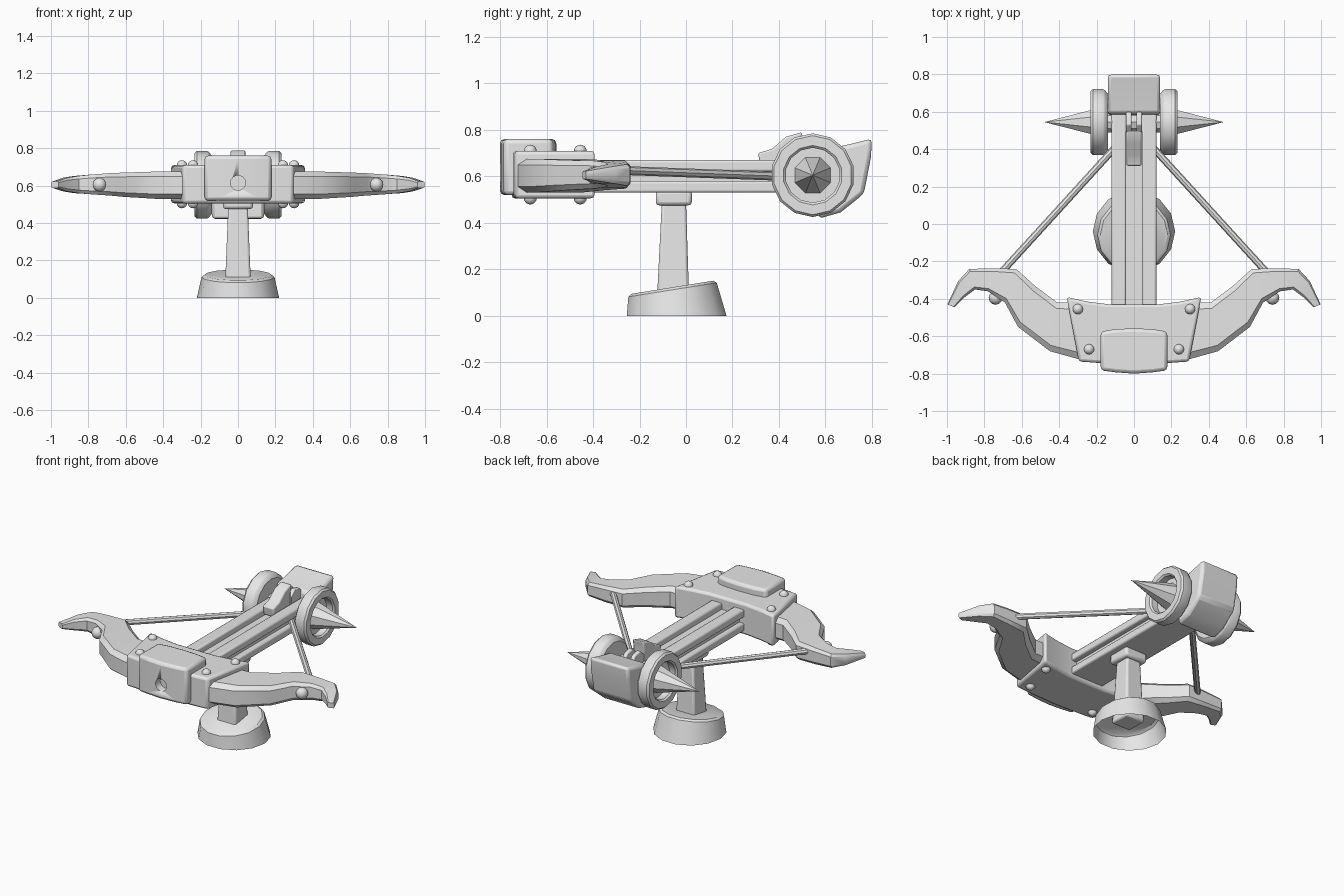
import bpy, bmesh, math
from mathutils import Vector

cube = bpy.data.objects.get("Cube")
if cube:
    bpy.data.objects.remove(cube, do_unlink=True)

grey = bpy.data.materials.new("plain grey")
grey.use_nodes = True
grey.diffuse_color = (0.8, 0.8, 0.8, 1)
for node in grey.node_tree.nodes:
    if node.type == 'BSDF_PRINCIPLED':
        node.inputs["Base Color"].default_value = grey.diffuse_color

SIDES = (("left", 1), ("right", -1))
AXLE_Y, AXLE_Z = 0.545, 0.605


def finish(name, bm, bevel=0.0, cutter=None):
    bmesh.ops.remove_doubles(bm, verts=bm.verts, dist=0.0005)
    bmesh.ops.recalc_face_normals(bm, faces=bm.faces)
    mesh = bpy.data.meshes.new(name)
    bm.to_mesh(mesh)
    bm.free()
    mesh.materials.append(grey)
    obj = bpy.data.objects.new(name, mesh)
    bpy.context.collection.objects.link(obj)
    if bevel:
        mod = obj.modifiers.new("soft_edges", 'BEVEL')
        mod.width, mod.segments = bevel, 2
        mod.limit_method, mod.angle_limit = 'ANGLE', math.radians(35)
    if cutter:
        mod = obj.modifiers.new("hole", 'BOOLEAN')
        mod.operation, mod.object = 'DIFFERENCE', cutter
    bpy.ops.object.select_all(action='DESELECT')
    obj.select_set(True)
    bpy.context.view_layer.objects.active = obj
    bpy.ops.object.shade_smooth_by_angle(angle=math.radians(35))
    return obj


def loft(name, rings, bevel=0.0, caps=(True, True), cutter=None):
    """Join rings of points into a skin, closing the chosen ends."""
    bm = bmesh.new()
    loops = [[bm.verts.new(p) for p in ring] for ring in rings]
    n = len(loops[0])
    for a, b in zip(loops, loops[1:]):
        for i in range(n):
            j = (i + 1) % n
            bm.faces.new((a[i], a[j], b[j], b[i]))
    if caps[0]:
        bm.faces.new(loops[0])
    if caps[1]:
        bm.faces.new(loops[-1])
    return finish(name, bm, bevel, cutter)


def box(name, x, y, z, bevel=0.0):
    return loft(name, [[(x[0], y[0], h), (x[1], y[0], h), (x[1], y[1], h), (x[0], y[1], h)]
                       for h in z], bevel)


def side_prism(name, profile, x0, x1, bevel):
    return loft(name, [[(x, y, z) for y, z in profile] for x in (x0, x1)], bevel)


def plan_prism(name, half, z0, z1, bevel, cutter=None):
    """Extrude a plan outline mirrored across the centre line."""
    outline = half + [(-x, y) for x, y in reversed(half) if x > 0]
    return loft(name, [[(x, y, z) for x, y in outline] for z in (z0, z1)], bevel, cutter=cutter)


def lathe_x(name, profile, sides, s=1):
    """Turn (x, radius) points about the wheel axle."""
    rings = []
    for x, r in profile:
        rings.append([(s * x, AXLE_Y + r * math.cos((k + 0.5) * math.tau / sides),
                       AXLE_Z + r * math.sin((k + 0.5) * math.tau / sides))
                      for k in range(sides)])
    return loft(name, rings)


def ball(name, centre, radius):
    bm = bmesh.new()
    bmesh.ops.create_uvsphere(bm, u_segments=12, v_segments=8, radius=radius)
    bmesh.ops.translate(bm, verts=bm.verts, vec=centre)
    return finish(name, bm)


def rod(name, a, b, radius, sides=8):
    a, b = Vector(a), Vector(b)
    u = (b - a).cross(Vector((0, 0, 1))).normalized()
    v = (b - a).cross(u).normalized()
    ring = [radius * (u * math.cos(k * math.tau / sides) + v * math.sin(k * math.tau / sides))
            for k in range(sides)]
    return loft(name, [[p + d for d in ring] for p in (a, b)])


# Hollow foot with a slanted top
def foot_ring(radius, y, height, slope):
    ring = []
    for k in range(14):
        c, s = math.cos(k * math.tau / 14), math.sin(k * math.tau / 14)
        ring.append((radius * c, y + radius * s, height + slope * radius * s))
    return ring


loft("foot", [foot_ring(0.22, -0.04, 0, 0), foot_ring(0.195, -0.058, 0.112, 0.16),
              foot_ring(0.18, -0.058, 0.123, 0.16)], caps=(False, True))


# Tapered post and its collar
def square(half, y, z):
    return [(sx * half, y + sy * half, z) for sx, sy in ((-1, -1), (1, -1), (1, 1), (-1, 1))]


loft("post", [square(0.07, -0.055, 0.07), square(0.066, -0.055, 0.15),
              square(0.052, -0.052, 0.49)], 0.012)
box("post_collar", (-0.08, 0.08), (-0.13, 0.025), (0.475, 0.54), 0.015)

# Stock: lower plank, recessed core and two top rails
box("stock_plank", (-0.12, 0.12), (-0.5, 0.62), (0.53, 0.58), 0.01)
box("stock_core", (-0.085, 0.085), (-0.5, 0.62), (0.56, 0.63))
for side, s in SIDES:
    box(side + "_rail", sorted((s * 0.042, s * 0.12)), (-0.5, 0.6), (0.62, 0.67), 0.01)

# Bow centre block and the front plate with its bolt hole
plan_prism("bow_block", [(0, -0.43), (0.13, -0.43), (0.25, -0.415), (0.36, -0.39),
                         (0.295, -0.735), (0.2, -0.742), (0, -0.75)], 0.505, 0.71, 0.015)
hole = rod("bolt_hole_cutter", (0, -0.9, 0.615), (0, -0.74, 0.615), 0.04, 14)
hole.hide_render = True
hole.hide_viewport = True
plan_prism("front_plate", [(0, -0.558), (0.1, -0.562), (0.178, -0.575), (0.178, -0.782),
                           (0.1, -0.793), (0, -0.8)], 0.52, 0.76, 0.018, hole)

# Bow arms: each section is front point, back point, low and high z
SECTIONS = [((0.27, -0.73), (0.29, -0.42), 0.53, 0.675),
            ((0.45, -0.68), (0.41, -0.42), 0.53, 0.675),
            ((0.62, -0.55), (0.53, -0.33), 0.54, 0.67),
            ((0.69, -0.42), (0.63, -0.24), 0.547, 0.667),
            ((0.78, -0.36), (0.76, -0.238), 0.553, 0.66),
            ((0.85, -0.35), (0.88, -0.24), 0.56, 0.652),
            ((0.91, -0.395), (0.94, -0.305), 0.57, 0.642),
            ((0.96, -0.445), (0.998, -0.43), 0.588, 0.622)]


def arm_ring(front, back, low, high, s):
    f, b, mid, half = Vector(front), Vector(back), (low + high) / 2, (high - low) / 2
    ring = []
    for t, h in ((0, 0.65), (0.12, 1), (0.88, 1), (1, 0.65),
                 (1, -0.65), (0.88, -1), (0.12, -1), (0, -0.65)):
        p = f.lerp(b, t)
        ring.append((s * p.x, p.y, mid + h * half))
    return ring


for side, s in SIDES:
    loft(side + "_bow_arm", [arm_ring(*sec, s) for sec in SECTIONS])
    ball(side + "_arm_knob", (s * 0.74, -0.395, 0.605), 0.037)
    rod(side + "_bowstring", (s * 0.72, -0.27, 0.625), (s * 0.1, 0.41, 0.6), 0.019)
    for label, x, y in (("rear", 0.3, -0.455), ("front", 0.24, -0.67)):
        ball(side + "_upper_" + label + "_rivet", (s * x, y, 0.708), 0.028)
        ball(side + "_lower_" + label + "_rivet", (s * x, y, 0.507), 0.028)
    # Dished wheel with a spike in the hub
    lathe_x(side + "_wheel", [(0.14, 0), (0.14, 0.155), (0.155, 0.175), (0.165, 0.18),
                              (0.22, 0.18), (0.232, 0.17), (0.232, 0.128), (0.222, 0.118),
                              (0.18, 0.118), (0.18, 0)], 14, s)
    lathe_x(side + "_spike", [(0.17, 0), (0.17, 0.086), (0.48, 0)], 8, s)
    # Claw cheek beside the trigger slot
    side_prism(side + "_claw", [(0.49, 0.62), (0.49, 0.71), (0.53, 0.745), (0.58, 0.735),
                                (0.61, 0.7), (0.61, 0.62)],
               s * 0.014, s * 0.042, 0.006)

# Axle, slanted rear block and trigger lever
lathe_x("axle", [(-0.16, 0), (-0.16, 0.06), (0.16, 0.06), (0.16, 0)], 10)
side_prism("rear_block", [(0.59, 0.715), (0.69, 0.735), (0.80, 0.762), (0.795, 0.68),
                          (0.765, 0.525), (0.665, 0.445), (0.57, 0.418), (0.57, 0.55)],
           -0.14, 0.14, 0.018)
side_prism("trigger_lever", [(0.32, 0.64), (0.31, 0.70), (0.37, 0.718), (0.43, 0.77),
                             (0.50, 0.79), (0.49, 0.74), (0.49, 0.62), (0.42, 0.62)],
           -0.04, 0.04, 0.008)
